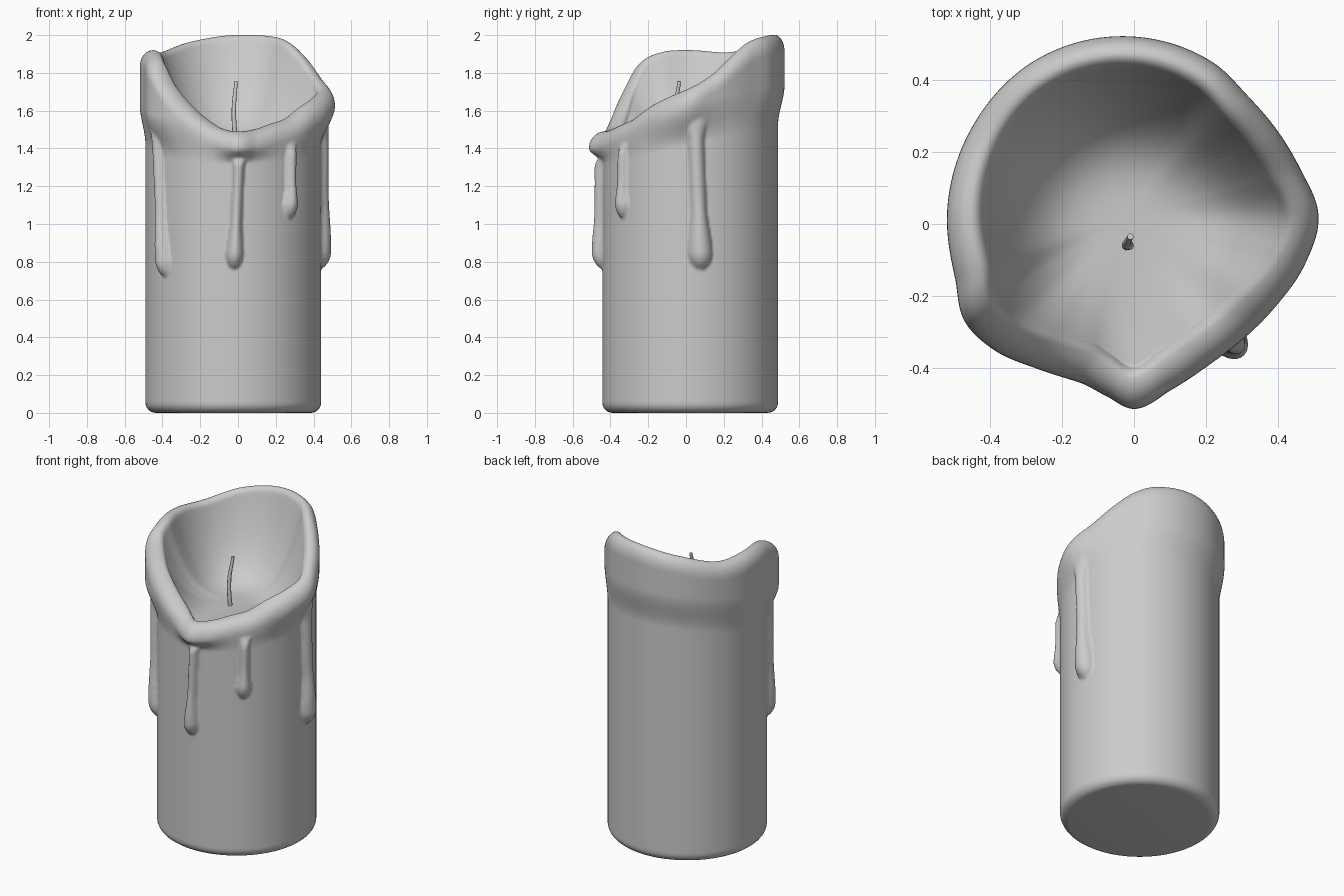
import bpy, bmesh, math
from math import sin, cos, pi, radians, sqrt

cube = bpy.data.objects.get("Cube")
if cube:
    bpy.data.objects.remove(cube, do_unlink=True)

wax = bpy.data.materials.new("grey_wax")
wax.use_nodes = True
GREY = (0.6, 0.6, 0.6, 1)
wax.diffuse_color = GREY
wax.node_tree.nodes["Principled BSDF"].inputs["Base Color"].default_value = GREY

CX, CY, R = -0.025, 0.022, 0.465
SEG, ROWS, RIM, BOWL = 320, 120, 8, 24
FLOOR = 1.45

# Rim shape: angle in degrees, rim height, outer radius
RIM_POINTS = [
    (0, 1.72, .538), (15, 1.79, .505), (30, 1.88, .485), (45, 1.955, .478), (60, 1.99, .492),
    (90, 2.0, .5), (120, 1.965, .5), (150, 1.91, .492), (180, 1.92, .495),
    (200, 1.91, .503), (213, 1.86, .533), (225, 1.73, .522), (240, 1.61, .49),
    (255, 1.53, .48), (264, 1.5, .503), (273, 1.49, .537), (285, 1.5, .5),
    (300, 1.53, .475), (315, 1.56, .475), (330, 1.62, .49), (345, 1.67, .518)]

# Drips: angle at top and bottom, top z, bottom z, half width, height
DRIPS = [
    (211, 219, 1.55, 0.72, .042, .05),
    (274, 270.5, 1.42, 0.76, .040, .055),
    (311, 310, 1.47, 1.03, .040, .045),
    (3, 7, 1.6, 0.76, .055, .055)]


def smooth(t):
    t = min(1, max(0, t))
    return t * t * (3 - 2 * t)


def rim_at(deg):
    """Periodic cubic interpolation of rim height and radius."""
    n = len(RIM_POINTS)
    i = max(k for k in range(n) if RIM_POINTS[k][0] <= deg)

    def pt(k):
        a, *v = RIM_POINTS[k % n]
        return (a + 360 * (k // n), *v)
    p0, p1, p2, p3 = (pt(i + k) for k in (-1, 0, 1, 2))
    span = p2[0] - p1[0]
    t = (deg - p1[0]) / span
    out = []
    for c in (1, 2):
        m1 = (p2[c] - p0[c]) / (p2[0] - p0[0]) * span
        m2 = (p3[c] - p1[c]) / (p3[0] - p1[0]) * span
        out.append((2*t**3 - 3*t*t + 1) * p1[c] + (t**3 - 2*t*t + t) * m1
                   + (3*t*t - 2*t**3) * p2[c] + (t**3 - t*t) * m2)
    return out


def drip_at(deg, z):
    """Raised height of the wax runs at a point on the side."""
    best = 0
    for a_top, a_end, top, end, width, height in DRIPS:
        t = (top - z) / (top - end)
        a = a_top + (a_end - a_top) * min(1, max(0, t))
        d = R * radians((deg - a + 180) % 360 - 180)
        # slim neck, fat tip, wide root under the overhang
        w = width * (0.8 + 0.4 * smooth((t - .6) / .3) + 1.6 * smooth((.2 - t) / .3))
        h = height * (0.75 + 0.25 * smooth((t - .5) / .35))
        q = (d / w) ** 2 + (max(0, end + .09 - z) / .09) ** 2
        if q < 1:
            best = max(best, h * (1 - q) ** 0.75)
    return best


def profile(deg):
    """Radius and height pairs from the base edge, over the rim, into the bowl."""
    zr, ro = rim_at(deg)
    front = (1 - sin(radians(deg))) / 2
    bevel = .055
    pts = [(R - bevel + bevel * sin(k * pi / 12), bevel - bevel * cos(k * pi / 12))
           for k in range(6)]
    drop, lip = .09, .05 + .035 * front
    z_edge = zr - drop
    z_base = 1.52 - .2 * front
    for k in range(ROWS + 1):
        z = bevel + (z_edge - bevel) * k / ROWS
        flare = (ro - R) * smooth((z - z_base) / min(.22, z_edge - z_base))
        pts.append((R + max(flare, drip_at(deg, z) * (1 - smooth((z - z_edge + .1) / .1))), z))
    for k in range(1, RIM + 1):
        a = k / RIM * pi / 2
        pts.append((ro - lip + lip * cos(a), z_edge + drop * sin(a)))
    # inner lip, then the concave bowl
    inner, sink = .035, .05
    for k in range(1, RIM + 1):
        a = k / RIM * 1.2
        pts.append((ro - lip - inner * sin(a), zr - sink * (1 - cos(a))))
    ri, zi = pts[-1]
    for k in range(1, BOWL):
        u = 1 - (k / BOWL) ** 1.3
        pts.append((ri * u, FLOOR + (zi - FLOOR) * u ** 3.2))
    return pts


# Candle body: one closed skin lofted around the axis
bm = bmesh.new()
columns = []
for s in range(SEG):
    deg = 360 * s / SEG
    c, n = cos(radians(deg)), sin(radians(deg))
    columns.append([bm.verts.new((CX + r * c, CY + r * n, z)) for r, z in profile(deg)])
floor_mid = bm.verts.new((CX, CY, FLOOR))
for s in range(SEG):
    a, b = columns[s], columns[(s + 1) % SEG]
    for k in range(len(a) - 1):
        bm.faces.new((a[k], b[k], b[k + 1], a[k + 1]))
    bm.faces.new((a[-1], b[-1], floor_mid))
bm.faces.new([col[0] for col in reversed(columns)])
mesh = bpy.data.meshes.new("candle_body")
bm.to_mesh(mesh)
bm.free()
body = bpy.data.objects.new("candle_body", mesh)
bpy.context.collection.objects.link(body)
mesh.materials.append(wax)
mesh.shade_smooth()

# Wick: thin, slightly bent tapered cord
curve = bpy.data.curves.new("wick", "CURVE")
curve.dimensions = "3D"
curve.bevel_depth = .012
curve.bevel_resolution = 2
curve.use_fill_caps = True
spline = curve.splines.new("BEZIER")
path = [(-.012, -.06, 1.42), (-.022, -.058, 1.6), (-.01, -.035, 1.755)]
spline.bezier_points.add(len(path) - 1)
for p, co, thick in zip(spline.bezier_points, path, (1.1, 1, .75)):
    p.co = co
    p.radius = thick
    p.handle_left_type = p.handle_right_type = "AUTO"
wick = bpy.data.objects.new("wick", curve)
bpy.context.collection.objects.link(wick)
curve.materials.append(wax)
